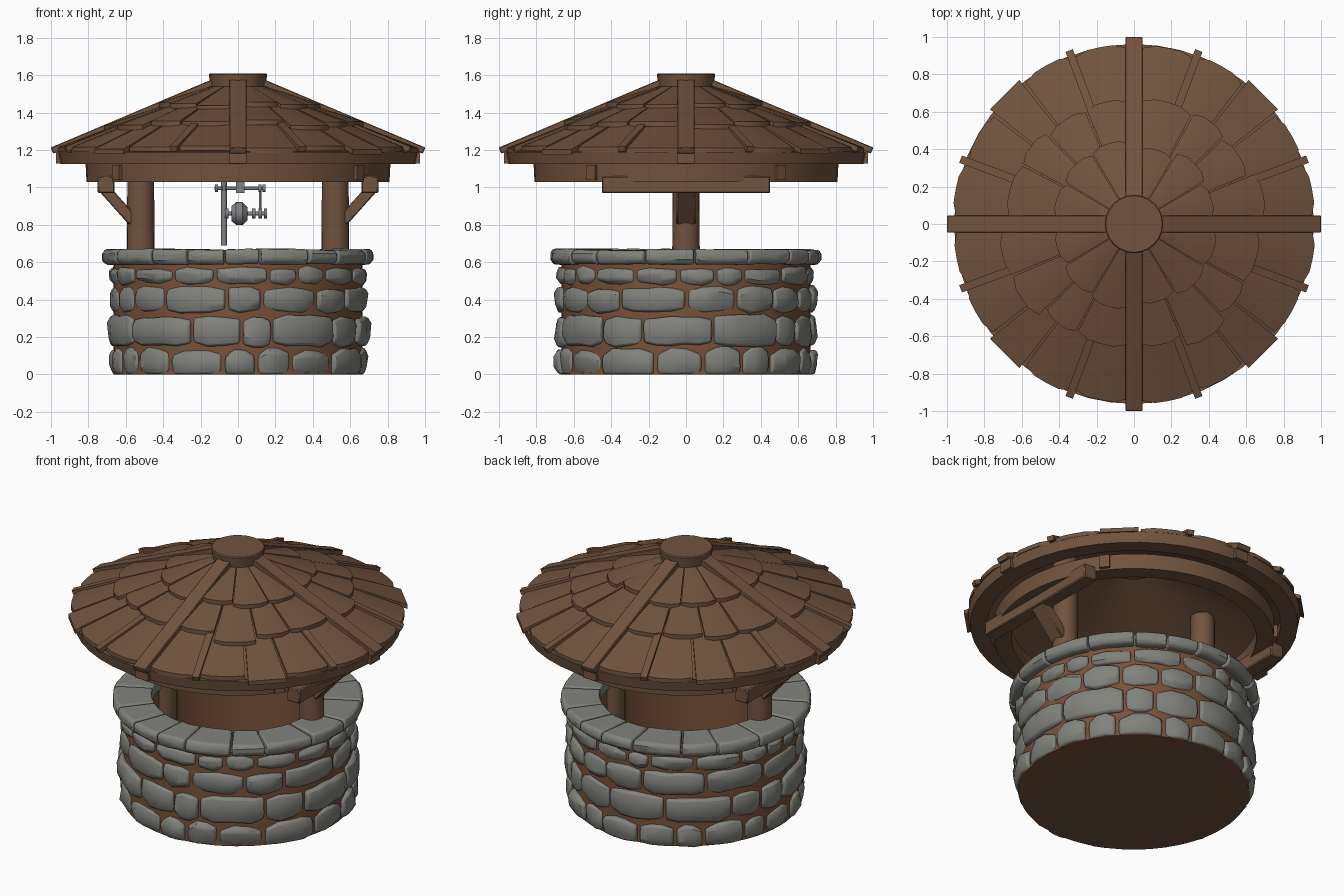
import bpy, bmesh, math, random
from math import sin, cos, radians
from mathutils import Vector, Matrix

random.seed(7)
if "Cube" in bpy.data.objects:
    bpy.data.objects.remove(bpy.data.objects["Cube"], do_unlink=True)


def material(name, rgb):
    m = bpy.data.materials.new(name)
    m.use_nodes = True
    m.diffuse_color = (*rgb, 1)
    bsdf = next(n for n in m.node_tree.nodes if n.type == 'BSDF_PRINCIPLED')
    bsdf.inputs["Base Color"].default_value = (*rgb, 1)
    return m


WOOD = material("brown wood", (0.165, 0.088, 0.048))
MORTAR = material("clay mortar", (0.19, 0.085, 0.04))
STONE = material("grey stone", (0.225, 0.225, 0.205))
METAL = material("grey metal", (0.22, 0.225, 0.235))


def finish(bm, name, mats, bevel=0, segments=1):
    """Turn a bmesh into an object with smooth shading between hard edges."""
    bmesh.ops.recalc_face_normals(bm, faces=bm.faces)
    me = bpy.data.meshes.new(name)
    bm.to_mesh(me)
    bm.free()
    for m in mats:
        me.materials.append(m)
    me.shade_smooth()
    me.set_sharp_from_angle(angle=radians(35))
    ob = bpy.data.objects.new(name, me)
    bpy.context.scene.collection.objects.link(ob)
    if bevel:
        mod = ob.modifiers.new("Bevel", 'BEVEL')
        mod.width, mod.segments = bevel, segments
        mod.limit_method, mod.angle_limit = 'ANGLE', radians(40)
    return ob


def sweep(bm, profile, a0=0, a1=360, steps=48, shape=None):
    """Sweep an (r, z) outline around z; shape may alter each point."""
    full = a1 - a0 >= 360
    rings = []
    for i in range(steps if full else steps + 1):
        a = radians(a0 + (a1 - a0) * i / steps)
        ring = []
        for r, z in profile:
            if shape:
                r, z = shape(r, z, i / steps)
            ring.append(bm.verts.new((r * cos(a), r * sin(a), z)))
        rings.append(ring)
    n = len(profile)
    pairs = list(zip(rings, rings[1:])) + ([(rings[-1], rings[0])] if full else [])
    for p, q in pairs:
        for k in range(n):
            bm.faces.new((p[k], p[(k + 1) % n], q[(k + 1) % n], q[k]))
    if not full:
        bm.faces.new(rings[0])
        bm.faces.new(rings[-1])


def frame(p, q):
    """Matrix whose local z runs from p to q, placed half way."""
    p, q = Vector(p), Vector(q)
    t = (q - p).normalized()
    ref = Vector((0, 0, 1)) if abs(t.z) < 0.99 else Vector((1, 0, 0))
    side = t.cross(ref).normalized()
    m = Matrix((side, t.cross(side), t)).transposed().to_4x4()
    return Matrix.Translation((p + q) / 2) @ m, (q - p).length


def bar(bm, p, q, w, h):
    m, length = frame(p, q)
    bmesh.ops.create_cube(bm, size=1, matrix=m @ Matrix.Diagonal((w, h, length, 1)))


def rod(bm, p, q, r1, r2=None, n=16):
    m, length = frame(p, q)
    bmesh.ops.create_cone(bm, cap_ends=True, segments=n, radius1=r1,
                          radius2=r2 or r1, depth=length, matrix=m)


def polar(r, a, z):
    return (r * cos(radians(a)), r * sin(radians(a)), z)


# Mortar wall and floor
bm = bmesh.new()
sweep(bm, [(0.515, 0), (0.665, 0), (0.665, 0.6), (0.515, 0.6)], steps=64)
finish(bm, "mortar_wall", [MORTAR])
bm = bmesh.new()
rod(bm, (0, 0, 0), (0, 0, 0.02), 0.66, n=64)
finish(bm, "well_floor", [WOOD])


# Stone courses
def course(name, z0, z1, r0, r1, narrow, wide, count, rough, gap):
    bm = bmesh.new()
    widths = [random.uniform(narrow, wide) for _ in range(count)]
    a = random.uniform(0, 20)
    for w in widths:
        w *= 360 / sum(widths)
        top, base = z1 + random.uniform(-rough, rough), z0 + random.uniform(0, rough)
        out = r1 + random.uniform(-rough, rough)
        h = top - base
        prof = [(r0, base), (out - 0.02, base), (out, base + 0.3 * h),
                (out, base + 0.75 * h), (out - 0.014, top), (r0, top)]
        if z0 == 0:
            prof = [(r, 0 if z == base else z) for r, z in prof]

        def shape(r, z, t):
            end = abs(t - 0.5) > 0.49
            pivot = 0 if z0 == 0 else (base + top) / 2
            if end and rough > 0.005:
                z = pivot + (z - pivot) * random.uniform(0.74, 0.92)
                r -= 0.014 if r > r0 else 0
            j = rough * 0.7
            z += random.uniform(-j, j) if z > 0 else 0
            return r + (random.uniform(-j, j) if r > r0 else 0), z

        sweep(bm, prof, a + gap, a + w - gap, max(3, round(w / 7)), shape)
        a += w
    bm.normal_update()
    bmesh.ops.recalc_face_normals(bm, faces=bm.faces)
    if z0 == 0:
        for f in bm.faces:
            f.material_index = int(f.normal.z < -0.9)
    finish(bm, name, [STONE, WOOD], 0.012, 2)


course("stones_bottom", 0, 0.135, 0.6, 0.695, 12, 26, 19, 0.01, 0.9)
course("stones_second", 0.148, 0.312, 0.6, 0.70, 14, 38, 14, 0.009, 0.7)
course("stones_third", 0.328, 0.468, 0.6, 0.695, 16, 34, 15, 0.009, 0.8)
course("stones_fourth", 0.478, 0.572, 0.6, 0.69, 11, 26, 19, 0.009, 0.9)
course("coping_stones", 0.586, 0.668, 0.5, 0.725, 15, 24, 18, 0.004, 0.45)

# Posts, braces and side beams
for side, s in (("left", 1), ("right", -1)):
    bm = bmesh.new()
    rod(bm, (s * 0.52, 0, 0.02), (s * 0.52, 0, 1.36), 0.077, 0.07, n=20)
    finish(bm, side + "_post", [WOOD])
    bm = bmesh.new()
    bar(bm, (s * 0.56, 0, 0.82), (s * 0.73, 0, 1.01), 0.1, 0.06)
    finish(bm, side + "_brace", [WOOD], 0.006)
    bm = bmesh.new()
    bar(bm, (s * 0.705, -0.45, 1.015), (s * 0.705, 0.45, 1.015), 0.09, 0.09)
    finish(bm, side + "_side_beam", [WOOD], 0.006)

# Rings under the roof
bm = bmesh.new()
sweep(bm, [(0.71, 1.03), (0.81, 1.03), (0.815, 1.125), (0.71, 1.125)])
for a in (38, 142, 218, 322):
    bar(bm, polar(0.77, a, 1.08), polar(0.83, a, 1.08), 0.06, 0.08)
finish(bm, "lower_ring", [WOOD])
bm = bmesh.new()
sweep(bm, [(0.85, 1.125), (0.95, 1.125), (0.962, 1.19), (0.85, 1.2)])
for a in range(0, 360, 90):
    bar(bm, polar(0.9, a, 1.165), polar(0.972, a, 1.165), 0.09, 0.075)
finish(bm, "upper_ring", [WOOD])


# Roof
def slope(r):
    return 1.533 - 0.405 * (r - 0.145)


bm = bmesh.new()
sweep(bm, [(r, slope(r) - d) for r, d in
           ((0.1, 0.015), (0.94, 0.015), (0.94, 0.027), (0.1, 0.027))])
finish(bm, "roof_shell", [WOOD])


def shingles(name, r0, r1, lift, cuts, jag):
    bm = bmesh.new()
    for quarter in range(0, 360, 90):
        for a0, a1 in zip(cuts, cuts[1:]):
            end = r1 + random.uniform(-jag, jag)
            up = lift + random.uniform(-0.005, 0.005)
            middle = r0 > 0.5 and a0 == 38
            end = 0.985 if middle else end

            def shape(r, z, t):
                corner = abs(t - 0.5) > 0.49 and r == end and not middle
                return (r - 0.018 if corner else r), z

            prof = [(r0, slope(r0) - 0.022), (end, slope(end) + up - 0.026),
                    (end, slope(end) + up), (r0, slope(r0) + 0.003)]
            sweep(bm, prof, quarter + a0 + 0.5, quarter + a1 - 0.5,
                  1 if middle else 4, shape)
    finish(bm, name, [WOOD])


shingles("lower_shingles", 0.56, 0.965, 0.014, (2, 20, 38, 52, 70, 88), 0.008)
shingles("middle_shingles", 0.33, 0.69, 0.034, (3, 23, 44, 62, 87), 0.035)
shingles("upper_shingles", 0.1, 0.44, 0.036, (4, 31, 59, 86), 0.025)

# Ridge beams and narrow battens
bm = bmesh.new()
for a in range(0, 360, 90):
    bar(bm, polar(0.1, a, slope(0.1) + 0.024), polar(0.995, a, slope(0.995) + 0.008),
        0.092, 0.035)
finish(bm, "ridge_beams", [WOOD], 0.004)
bm = bmesh.new()
for quarter in range(0, 360, 90):
    for a in (20.5, 69.5):
        bar(bm, polar(0.6, quarter + a, slope(0.6) + 0.002),
            polar(0.985, quarter + a, slope(0.985) + 0.012), 0.042, 0.028)
finish(bm, "roof_battens", [WOOD])

# Roof cap
bm = bmesh.new()
rod(bm, (0, 0, 1.5), (0, 0, 1.61), 0.14, 0.157, n=24)
finish(bm, "roof_cap", [WOOD], 0.006)

# Crank mechanism
bm = bmesh.new()
rod(bm, (-0.075, 0, 0.69), (-0.075, 0, 1.03), 0.016, n=12)
rod(bm, (-0.125, 0, 0.995), (0.145, 0, 0.995), 0.009, n=12)
rod(bm, (-0.085, 0, 0.86), (0.15, 0, 0.86), 0.011, n=12)
rod(bm, (0.118, 0, 0.85), (0.118, 0, 1.01), 0.007, n=12)
for x in (-0.115, -0.075, 0.118, 0.14):
    rod(bm, (x - 0.008, 0, 0.995), (x + 0.008, 0, 0.995), 0.02, n=12)
for x in (-0.06, 0.085, 0.118, 0.147):
    rod(bm, (x - 0.009, 0, 0.86), (x + 0.009, 0, 0.86), 0.027, n=12)
finish(bm, "crank", [METAL])
bm = bmesh.new()
rod(bm, (-0.035, 0, 0.86), (-0.01, 0, 0.86), 0.04, 0.06)
rod(bm, (-0.01, 0, 0.86), (0.025, 0, 0.86), 0.062)
rod(bm, (0.025, 0, 0.86), (0.05, 0, 0.86), 0.06, 0.035)
finish(bm, "crank_drum", [METAL])
bm = bmesh.new()
bar(bm, (0.012, 0, 0.97), (0.012, 0, 1.04), 0.045, 0.045)
finish(bm, "crank_bracket", [METAL])
